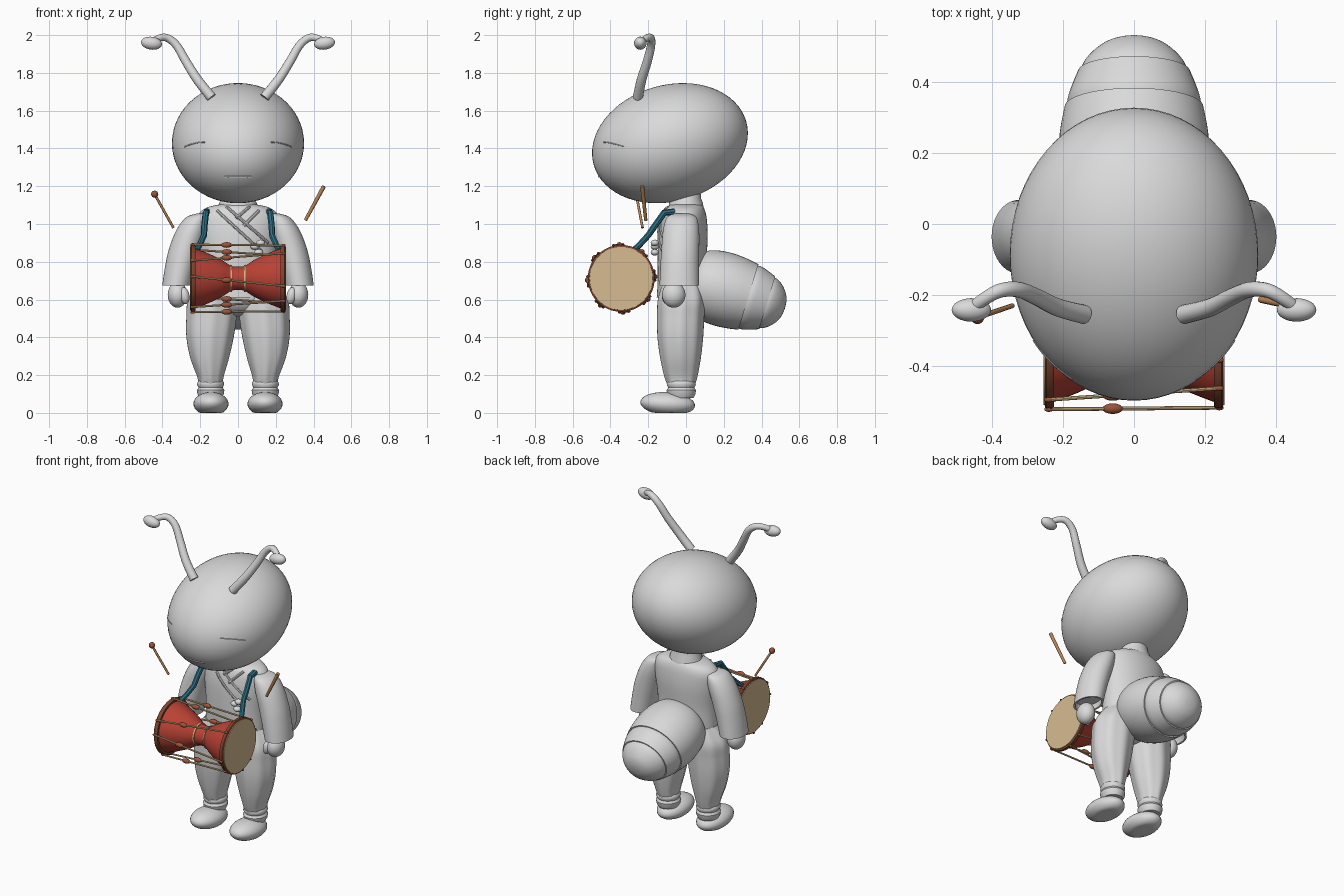
import bpy, bmesh
from math import sin, cos, pi, radians, sqrt
from mathutils import Matrix, Vector

if "Cube" in bpy.data.objects:
    bpy.data.objects.remove(bpy.data.objects["Cube"])


def material(name, rgb):
    m = bpy.data.materials.new(name)
    m.use_nodes = True
    m.diffuse_color = (*rgb, 1)
    m.node_tree.nodes["Principled BSDF"].inputs["Base Color"].default_value = (*rgb, 1)
    return m


GREY = material("plain grey", (0.7, 0.7, 0.7))
RED = material("drum red", (0.5, 0.055, 0.035))
SKIN = material("drum skin tan", (0.68, 0.5, 0.28))
BROWN = material("rim brown", (0.22, 0.06, 0.028))
BEAD = material("bead brown", (0.32, 0.09, 0.04))
ROPE = material("rope cream", (0.68, 0.48, 0.24))
WOOD = material("stick wood", (0.5, 0.24, 0.09))
TEAL = material("strap teal", (0.025, 0.16, 0.23))
parts = []


def finish(name, bm, mat):
    bmesh.ops.recalc_face_normals(bm, faces=bm.faces)
    mesh = bpy.data.meshes.new(name)
    bm.to_mesh(mesh)
    bm.free()
    mesh.materials.append(mat)
    ob = bpy.data.objects.new(name, mesh)
    bpy.context.collection.objects.link(ob)
    parts.append(ob)
    return ob


def spline(points, steps=5):
    """Catmull-Rom resampling of tuples of any length."""
    p = [points[0]] + list(points) + [points[-1]]
    out = []
    for i in range(1, len(p) - 2):
        for k in range(steps):
            t = k / steps
            out.append(tuple(b + 0.5 * t * (c - a + t * (2*a - 5*b + 4*c - d + t * (3*(b - c) + d - a)))
                             for a, b, c, d in zip(*p[i - 1:i + 3])))
    return out + [tuple(points[-1])]


def loft(name, rings, mat, n=40, matrix=Matrix(), flute=0):
    """Skin elliptical rings given as (z, centre x, centre y, radius x, radius y)."""
    bm = bmesh.new()
    loops = []
    for z, cx, cy, rx, ry in rings:
        loop = []
        for i in range(n):
            a = 2 * pi * i / n
            f = 1 + flute * cos(8 * a)
            loop.append(bm.verts.new(matrix @ Vector((cx + rx*f*cos(a), cy + ry*f*sin(a), z))))
        loops.append(loop)
    for lo, hi in zip(loops, loops[1:]):
        for i in range(n):
            j = (i + 1) % n
            bm.faces.new((lo[i], lo[j], hi[j], hi[i]))
    bm.faces.new(loops[0])
    bm.faces.new(loops[-1])
    return finish(name, bm, mat)


def lathe(name, profile, mat, matrix, wide=1, n=48):
    return loft(name, [(t, 0, 0, r * wide, r) for t, r in profile], mat, n, matrix)


def ellipsoid(name, centre, radii, mat, tilt=0, floor=None, segs=32, axis='X'):
    bm = bmesh.new()
    m = Matrix.Translation(centre) @ Matrix.Rotation(radians(tilt), 4, axis) @ Matrix.Diagonal((*radii, 1))
    bmesh.ops.create_uvsphere(bm, u_segments=segs, v_segments=segs // 2, radius=1, matrix=m)
    if floor is not None:
        for v in bm.verts:
            v.co.z = max(v.co.z, floor)
        bmesh.ops.dissolve_degenerate(bm, dist=1e-5, edges=bm.edges)
    return finish(name, bm, mat)


def tube(name, path, r0, r1, mat, n=10):
    """Round tube along a path, tapering from r0 to r1."""
    pts = [Vector(p) for p in path]
    bm = bmesh.new()
    loops = []
    side = None
    for k, p in enumerate(pts):
        d = (pts[min(k + 1, len(pts) - 1)] - pts[max(k - 1, 0)]).normalized()
        side = d.orthogonal() if side is None else side - d * side.dot(d)
        side.normalize()
        up = d.cross(side)
        r = r0 + (r1 - r0) * k / (len(pts) - 1)
        loops.append([bm.verts.new(p + r * (side * cos(2*pi*i/n) + up * sin(2*pi*i/n))) for i in range(n)])
    for a, b in zip(loops, loops[1:]):
        for i in range(n):
            bm.faces.new((a[i], a[(i + 1) % n], b[(i + 1) % n], b[i]))
    bm.faces.new(loops[0])
    bm.faces.new(loops[-1])
    return finish(name, bm, mat)


# Head, with thin closed eyes and mouth following its front
ellipsoid("head", (0, -0.085, 1.428), (0.35, 0.42, 0.308), GREY, 16, segs=64)


def head_front(x, z):
    dz = z - 1.428
    return (x, -0.085 + 0.218*dz - sqrt(0.1658 * (1 - (x / 0.35)**2 - dz*dz / 0.1011)), z)


tube("mouth", [head_front(x / 100, 1.25) for x in range(-7, 8)], 0.004, 0.004, GREY, 6)
for s, side in ((-1, "right"), (1, "left")):
    tube(side + "_eye", [head_front(s * (0.175 + 0.012*k), 1.433 - 0.0003*k*k) for k in range(10)],
         0.003, 0.003, GREY, 6)
    # Antennae
    stem = [(0.14, -0.255, 1.67), (0.215, -0.235, 1.765), (0.275, -0.205, 1.86),
            (0.325, -0.185, 1.945), (0.375, -0.187, 1.985), (0.42, -0.21, 1.983), (0.46, -0.24, 1.96)]
    tube(side + "_antenna", spline([(s*x, y, z) for x, y, z in stem]), 0.027, 0.017, GREY, 16)
    ellipsoid(side + "_antenna_tip", (s*0.458, -0.242, 1.957), (0.056, 0.033, 0.034), GREY, s * -8, axis='Y')

# Jacket torso, neck and hips
torso = [(0.61, 0, -0.02, 0.2, 0.135), (0.7, 0, -0.02, 0.2, 0.13), (0.82, 0, -0.02, 0.2, 0.13),
         (0.95, 0, -0.015, 0.215, 0.13), (1.04, 0, -0.01, 0.215, 0.118), (1.085, 0, -0.005, 0.17, 0.1),
         (1.105, 0, 0, 0.09, 0.08)]
loft("jacket", spline(torso), GREY, 48)
loft("neck_collar", [(1.06, 0, 0, 0.1, 0.095), (1.11, 0, 0, 0.1, 0.09), (1.135, 0, 0, 0.085, 0.08),
                     (1.2, 0, 0, 0.08, 0.075)], GREY)
ellipsoid("hips", (0, -0.022, 0.62), (0.215, 0.125, 0.11), GREY)


# Crossed lapel edges laid on the chest, and a tied knot
def chest(x, z):
    rings = spline(torso)
    ring = min(rings, key=lambda r: abs(r[0] - z))
    return (x, ring[2] - ring[4] * sqrt(max(0, 1 - (x / ring[3])**2)), z)


for name, x0, z0, x1, z1 in (("upper_lapel", -0.06, 1.09, 0.16, 0.9), ("lower_lapel", -0.11, 1.07, 0.13, 0.85),
                             ("inner_lapel", 0.06, 1.09, -0.01, 1.03), ("under_lapel", 0.11, 1.07, 0.03, 0.99)):
    tube(name, [chest(x0 + (x1 - x0)*k/12, z0 + (z1 - z0)*k/12) for k in range(13)], 0.008, 0.008, GREY, 8)
for dx, dz in ((0, 0), (0.03, 0.02), (0.02, -0.03)):
    ellipsoid("jacket_knot", (0.09 + dx, -0.165, 0.88 + dz), (0.024, 0.022, 0.017), GREY, segs=16)

for s, side in ((-1, "right"), (1, "left")):
    # Wide sleeves with an inset opening, and mitten hands
    sleeve = [(1.055, 0.19, -0.022, 0.03, 0.04), (1.035, 0.215, -0.023, 0.06, 0.078),
              (0.97, 0.245, -0.026, 0.08, 0.095), (0.87, 0.28, -0.03, 0.085, 0.1),
              (0.77, 0.305, -0.034, 0.082, 0.102), (0.675, 0.324, -0.036, 0.077, 0.104)]
    rings = spline(sleeve) + [(0.675, 0.324, -0.036, 0.066, 0.093), (0.71, 0.32, -0.036, 0.06, 0.085)]
    loft(side + "_sleeve", [(z, s*cx, cy, rx, ry) for z, cx, cy, rx, ry in rings], GREY)
    ellipsoid(side + "_hand", (s*0.32, -0.065, 0.625), (0.052, 0.062, 0.068), GREY)
    ellipsoid(side + "_thumb", (s*0.283, -0.1, 0.62), (0.026, 0.028, 0.045), GREY, s * 10, axis='Y')
    # Gathered trousers, ankle cuffs and shoes
    leg = [(0.14, 0.145, -0.025, 0.062, 0.068), (0.19, 0.146, -0.027, 0.068, 0.085),
           (0.29, 0.15, -0.029, 0.1, 0.105), (0.4, 0.148, -0.03, 0.122, 0.118),
           (0.51, 0.14, -0.028, 0.13, 0.122), (0.6, 0.132, -0.024, 0.128, 0.122), (0.69, 0.11, -0.02, 0.09, 0.1)]
    loft(side + "_trouser_leg", [(z, s*cx, cy, rx, ry) for z, cx, cy, rx, ry in spline(leg)], GREY, 48, flute=0.025)
    cuff = [(0.08, 0.06), (0.1, 0.07), (0.12, 0.073), (0.134, 0.064), (0.148, 0.072), (0.162, 0.07), (0.175, 0.06)]
    loft(side + "_ankle_cuff", [(z, s*0.145, -0.025, r, r + 0.005) for z, r in cuff], GREY)
    ellipsoid(side + "_shoe", (s*0.143, -0.097, 0.048), (0.093, 0.145, 0.062), GREY, -4, floor=0.0)

    # Shoulder straps, hooked to the drum
    strap = [(0.165, -0.06, 1.065), (0.17, -0.115, 1.06), (0.178, -0.165, 0.99), (0.18, -0.2, 0.94),
             (0.205, -0.25, 0.885), (0.22, -0.28, 0.86)]
    tube(side + "_strap", [(s*x, y, z) for x, y, z in strap], 0.018, 0.015, TEAL, 8)

# Segmented abdomen, each segment tucking into the one before
tail = Matrix.Translation((0, 0.08, 0.69)) @ Matrix.Rotation(radians(-107), 4, 'X')
segments = {
    "abdomen_front": [(-0.06, 0.1), (-0.03, 0.16), (0.03, 0.187), (0.11, 0.197), (0.19, 0.193), (0.262, 0.181)],
    "abdomen_middle": [(0.24, 0.172), (0.28, 0.174), (0.32, 0.163), (0.366, 0.146)],
    "abdomen_tip": [(0.34, 0.142), (0.38, 0.136), (0.415, 0.113), (0.445, 0.078), (0.46, 0.04), (0.464, 0.004)],
}
for name, profile in segments.items():
    lathe(name, spline(profile), GREY, tail, 1.08)

# Hourglass drum lying along x
drum = Matrix.Translation((0, -0.343, 0.712)) @ Matrix.Rotation(pi / 2, 4, 'Y')
half = spline([(0.0, 0.062), (0.035, 0.066), (0.09, 0.1), (0.16, 0.133), (0.235, 0.162)])
lathe("drum_body", [(-t, r) for t, r in half[:0:-1]] + half, RED, drum)
for s, side in ((-1, "right"), (1, "left")):
    lathe(side + "_drum_rim", [(s*t, r) for t, r in ((0.225, 0.15), (0.225, 0.172), (0.231, 0.177),
                                                     (0.247, 0.177), (0.251, 0.172), (0.251, 0.15))], BROWN, drum)
    lathe(side + "_drum_skin", [(s*0.248, 0.168), (s*0.255, 0.167)], SKIN, drum)
    lathe(side + "_waist_ring", [(s*t, r) for t, r in ((0.032, 0.06), (0.032, 0.071), (0.039, 0.073), (0.039, 0.06))],
          ROPE, drum)


def around(x, degrees, r=0.177):
    a = radians(degrees)
    return Vector((x, -0.343 - r * cos(a), 0.712 + r * sin(a)))


# Zigzag tension ropes with sliding beads and rim pegs
for k in range(8):
    a = 45 * k - 5
    twist = 8 if k % 2 == 0 else -8
    ends = around(-0.24, a + twist, 0.179), around(0.24, a - twist, 0.179)
    tube("tension_rope", ends, 0.0055, 0.0055, ROPE, 8)
    ellipsoid("rope_bead", ends[0].lerp(ends[1], 0.375), (0.029, 0.015, 0.015), BEAD, segs=16)
    for end in ends:
        ellipsoid("rope_peg", end, (0.014, 0.008, 0.008), BEAD, segs=10)

# Drumsticks
tube("right_stick", [(-0.342, -0.23, 0.98), (-0.437, -0.262, 1.15)], 0.007, 0.007, WOOD)
ellipsoid("right_stick_ball", (-0.441, -0.263, 1.158), (0.019, 0.019, 0.019), BEAD, segs=16)
tube("left_stick", [(0.357, -0.213, 1.02), (0.455, -0.232, 1.2)], 0.009, 0.011, WOOD)

# Smooth shading with sharp creases kept
bpy.ops.object.select_all(action='DESELECT')
for ob in parts:
    ob.select_set(True)
bpy.context.view_layer.objects.active = parts[0]
bpy.ops.object.shade_smooth_by_angle(angle=radians(40))
